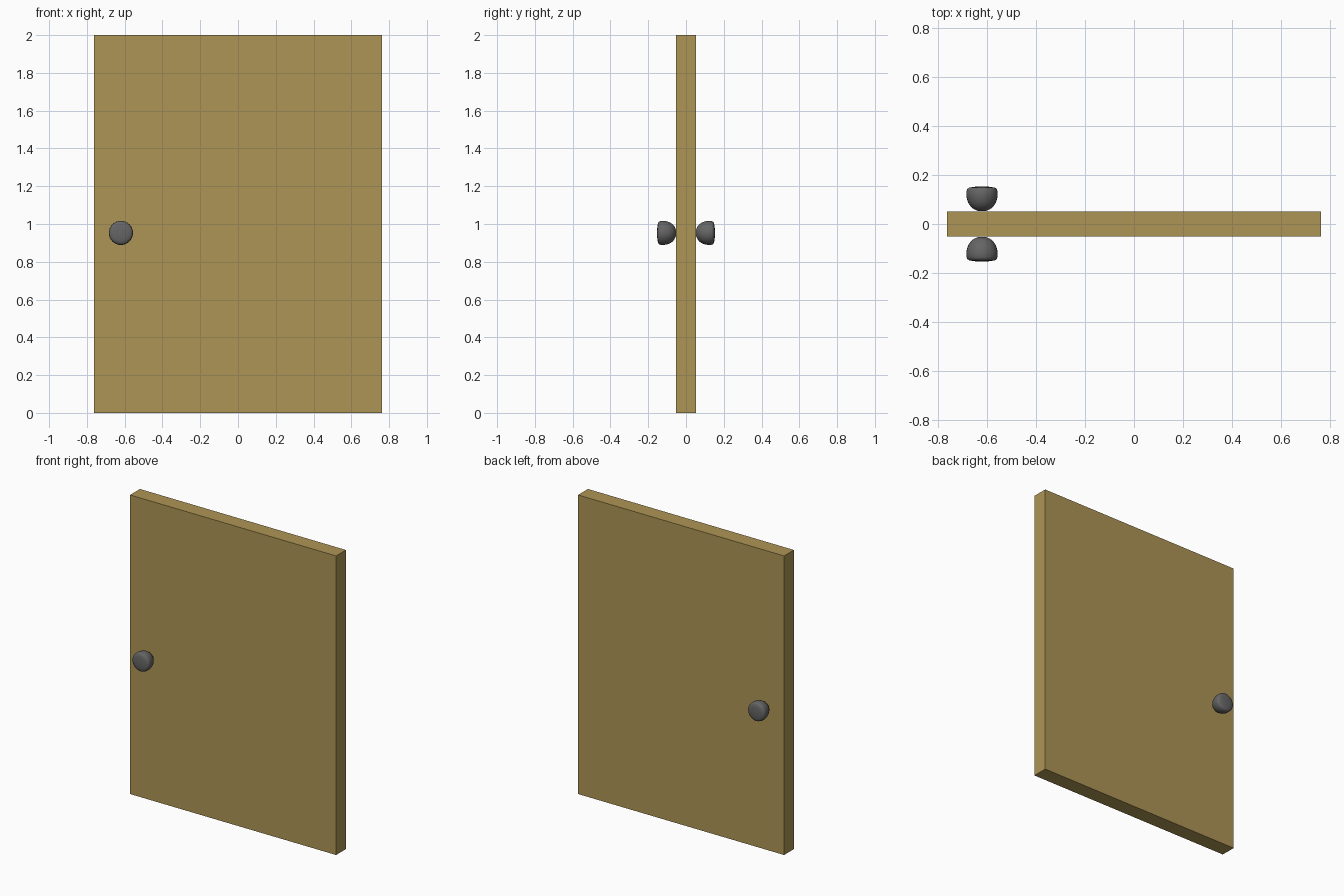
import bpy, bmesh, math
from mathutils import Matrix, Vector

if "Cube" in bpy.data.objects:
    bpy.data.objects.remove(bpy.data.objects["Cube"])

W, T, H = 1.524, 0.104, 2.0
KNOB_X, KNOB_Z = -0.62, 0.953


def material(name, color):
    m = bpy.data.materials.new(name)
    m.diffuse_color = (*color, 1)
    m.use_nodes = True
    m.node_tree.nodes["Principled BSDF"].inputs["Base Color"].default_value = m.diffuse_color
    return m


def add_object(name, bm, mat):
    me = bpy.data.meshes.new(name)
    bm.to_mesh(me)
    bm.free()
    me.materials.append(mat)
    ob = bpy.data.objects.new(name, me)
    bpy.context.collection.objects.link(ob)
    return ob


wood = material("wood", (0.42, 0.30, 0.09))
metal = material("dark_metal", (0.13, 0.13, 0.13))

# Door slab
bm = bmesh.new()
bmesh.ops.create_cube(bm, size=1, matrix=Matrix.Translation((0, 0, H / 2)) @ Matrix.Diagonal((W, T, H, 1)))
add_object("door_panel", bm, wood)

# Knob profile: (radius, distance out from the door face)
profile = [(0, 0), (0.018, 0.002), (0.034, 0.009), (0.047, 0.020), (0.056, 0.034),
           (0.062, 0.052), (0.064, 0.068), (0.063, 0.083), (0.060, 0.091),
           (0.053, 0.096), (0.038, 0.099), (0.018, 0.101), (0, 0.101)]


def knob(name, side):
    bm = bmesh.new()
    pts = [bm.verts.new((KNOB_X + r, side * (T / 2 + d), KNOB_Z)) for r, d in profile]
    edges = [bm.edges.new(p) for p in zip(pts, pts[1:])]
    bmesh.ops.spin(bm, geom=pts + edges, cent=Vector((KNOB_X, 0, KNOB_Z)), axis=(0, 1, 0),
                   angle=2 * math.pi, steps=32)
    bmesh.ops.remove_doubles(bm, verts=bm.verts, dist=1e-4)
    bmesh.ops.recalc_face_normals(bm, faces=bm.faces)
    for f in bm.faces:
        f.smooth = True
    add_object(name, bm, metal)


# Front and back knobs
knob("front_knob", -1)
knob("back_knob", 1)
